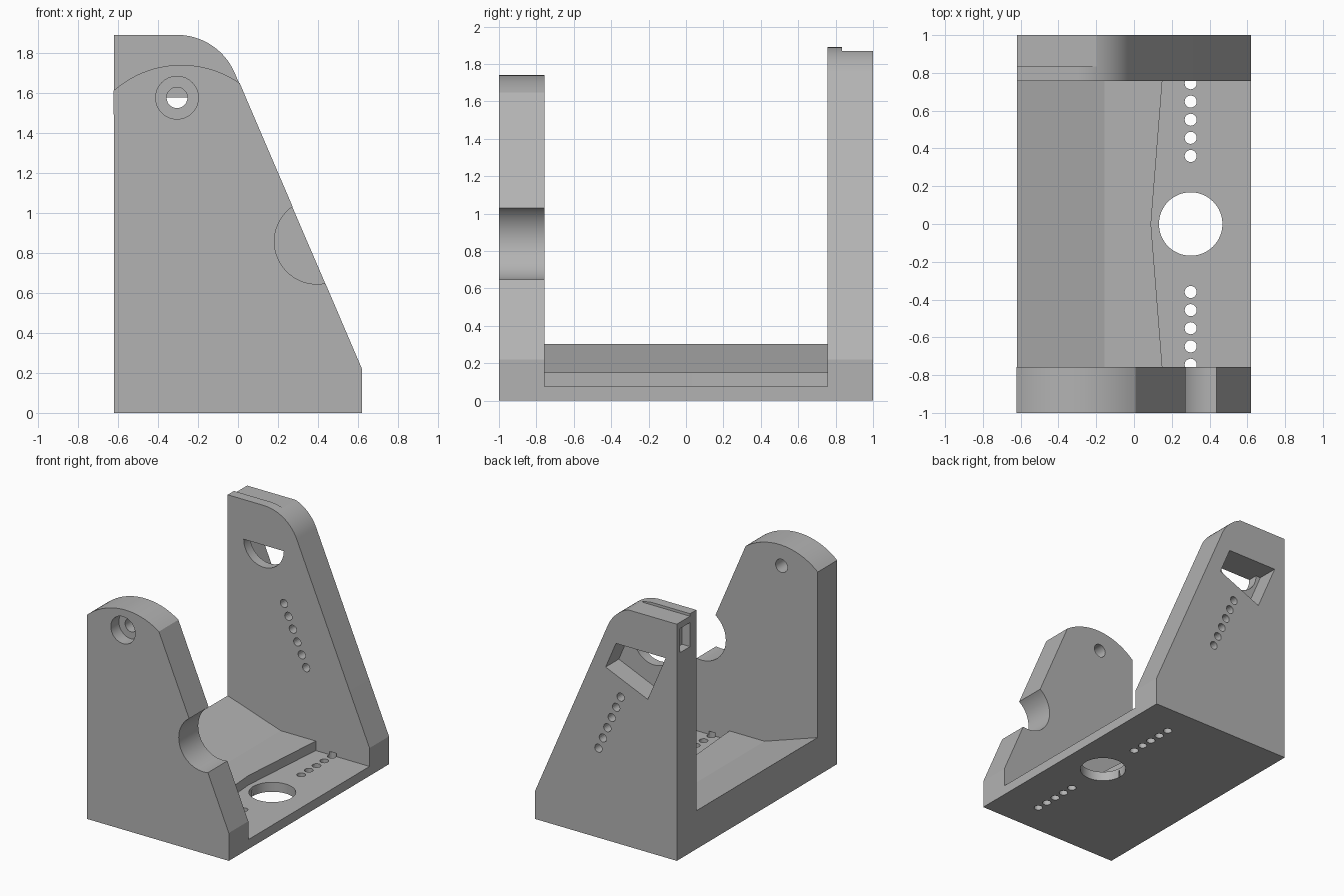
import bpy, bmesh
from math import sin, cos, pi, radians, atan2, hypot

cube = bpy.data.objects.get("Cube")
if cube:
    bpy.data.objects.remove(cube, do_unlink=True)

grey = bpy.data.materials.new("plain_grey")
grey.use_nodes = True
grey.diffuse_color = (0.45, 0.45, 0.45, 1)
grey.node_tree.nodes["Principled BSDF"].inputs["Base Color"].default_value = (0.45, 0.45, 0.45, 1)

W = 0.62                      # half width
IN = 0.757                    # inner face of both uprights
PX, PZ = -0.305, 1.576        # pivot axis
LEAN = atan2(1.43, -0.61)     # direction of the sloping edge
UX, UZ = cos(LEAN), sin(LEAN)


def loft(name, sections):
    """Solid through matching rings of 3D points."""
    bm = bmesh.new()
    rings = [[bm.verts.new(p) for p in s] for s in sections]
    n = len(rings[0])
    for a, b in zip(rings, rings[1:]):
        for i in range(n):
            j = (i + 1) % n
            bm.faces.new((a[i], a[j], b[j], b[i]))
    bm.faces.new(rings[0])
    bm.faces.new(rings[-1])
    bmesh.ops.recalc_face_normals(bm, faces=bm.faces)
    mesh = bpy.data.meshes.new(name)
    bm.to_mesh(mesh)
    bm.free()
    mesh.materials.append(grey)
    obj = bpy.data.objects.new(name, mesh)
    bpy.context.collection.objects.link(obj)
    return obj


def prism_y(name, pts, y0, y1):
    return loft(name, [[(x, y, z) for x, z in pts] for y in (y0, y1)])


def prism_z(name, pts, z0, z1):
    return loft(name, [[(x, y, z) for x, y in pts] for z in (z0, z1)])


def arc(cx, cy, r, a0, a1, n):
    return [(cx + r * cos(a0 + (a1 - a0) * i / n), cy + r * sin(a0 + (a1 - a0) * i / n))
            for i in range(n + 1)]


def circle(cx, cy, r, n=32):
    return arc(cx, cy, r, 0, 2 * pi, n)[:-1]


def rect(x0, x1, z0, z1):
    return [(x0, z0), (x1, z0), (x1, z1), (x0, z1)]


def carve(obj, cutters):
    bpy.context.view_layer.objects.active = obj
    for c in cutters:
        c.hide_render = True
        mod = obj.modifiers.new("cut", "BOOLEAN")
        mod.operation = "DIFFERENCE"
        mod.solver = "EXACT"
        mod.object = c
        bpy.ops.object.modifier_apply(modifier=mod.name)
        bpy.data.objects.remove(c, do_unlink=True)


def finish(obj):
    bpy.ops.object.select_all(action="DESELECT")
    obj.select_set(True)
    bpy.context.view_layer.objects.active = obj
    bpy.ops.object.shade_smooth_by_angle(angle=radians(15))


# Base: ramp, flat shelf with a shallow V edge, low channel floor
def base_section(y, edge):
    pts = [(-W, 0), (W, 0), (W, 0.075), (edge, 0.075), (edge, 0.15), (-0.157, 0.15), (-W, 0.303)]
    return [(x, y, z) for x, z in pts]


base = loft("base", [base_section(-IN, 0.15), base_section(0, 0.09), base_section(IN, 0.15)])


def floor_holes(ys):
    return [prism_z("cutter", circle(0.3, y, 0.032, 20), -0.1, 0.1) for y in ys]


row = [0.36, 0.456, 0.552, 0.648, 0.745]
carve(base, [prism_z("cutter", circle(0.3, 0, 0.168, 64), -0.1, 0.3)]
      + floor_holes(row + [-y for y in row]))

# Front upright: domed top, round notch in the sloping edge, counterbored hole
foot = [(-W, 0), (W, 0), (W, 0.22)]
CX, CZ, R = -0.283, 1.23, 0.51
dome = arc(CX, CZ, R, atan2(1.65 - CZ, 0.01 - CX), atan2(1.61 - CZ, -W - CX), 24)
front = prism_y("front_upright", foot + dome, -1, -IN)
carve(front, [
    prism_y("cutter", circle(0.395, 0.857, 0.213, 64), -1.1, -0.6),
    prism_y("cutter", circle(PX, PZ, 0.107), -1.1, -0.9),
    prism_y("cutter", circle(PX, PZ, 0.052), -1.1, -0.6),
] + floor_holes([-row[-1]]))

# Rear upright: rounded shoulder concentric with the pivot
shoulder = arc(PX, PZ, 0.314, LEAN - pi / 2, pi / 2, 20)
back = prism_y("rear_upright", foot + shoulder + [(-W, 1.89)], IN, 1)


# Slanted pocket, closed off level with the pivot
def slanted(along, across):
    return (PX + UX * along + UZ * across, PZ + UZ * along - UX * across)


def at_pivot_height(across):
    return slanted(UX * across / UZ, across)


pocket = [slanted(-0.315, -0.2), slanted(-0.315, 0.2), at_pivot_height(0.2), at_pivot_height(-0.2)]
cuts = [
    prism_y("cutter", pocket, 0.835, 1.1),
    prism_y("cutter", arc(PX, PZ, 0.175, pi, 2 * pi, 32), 0.6, 0.9),
    # lowered top behind the lip, and side slot
    prism_y("cutter", rect(-0.8, 0.1, 1.87, 2), 0.835, 1.1),
    prism_y("cutter", rect(-0.8, -0.55, 1.63, 1.82), 0.835, 0.96),
]
# Row of adjustment holes down the slope
for i in range(6):
    x, z = slanted(-0.45 - 0.099 * i, 0)
    cuts.append(prism_y("cutter", circle(x, z, 0.032, 20), 0.6, 1.1))
carve(back, cuts + floor_holes([row[-1]]))

for part in (base, front, back):
    finish(part)
